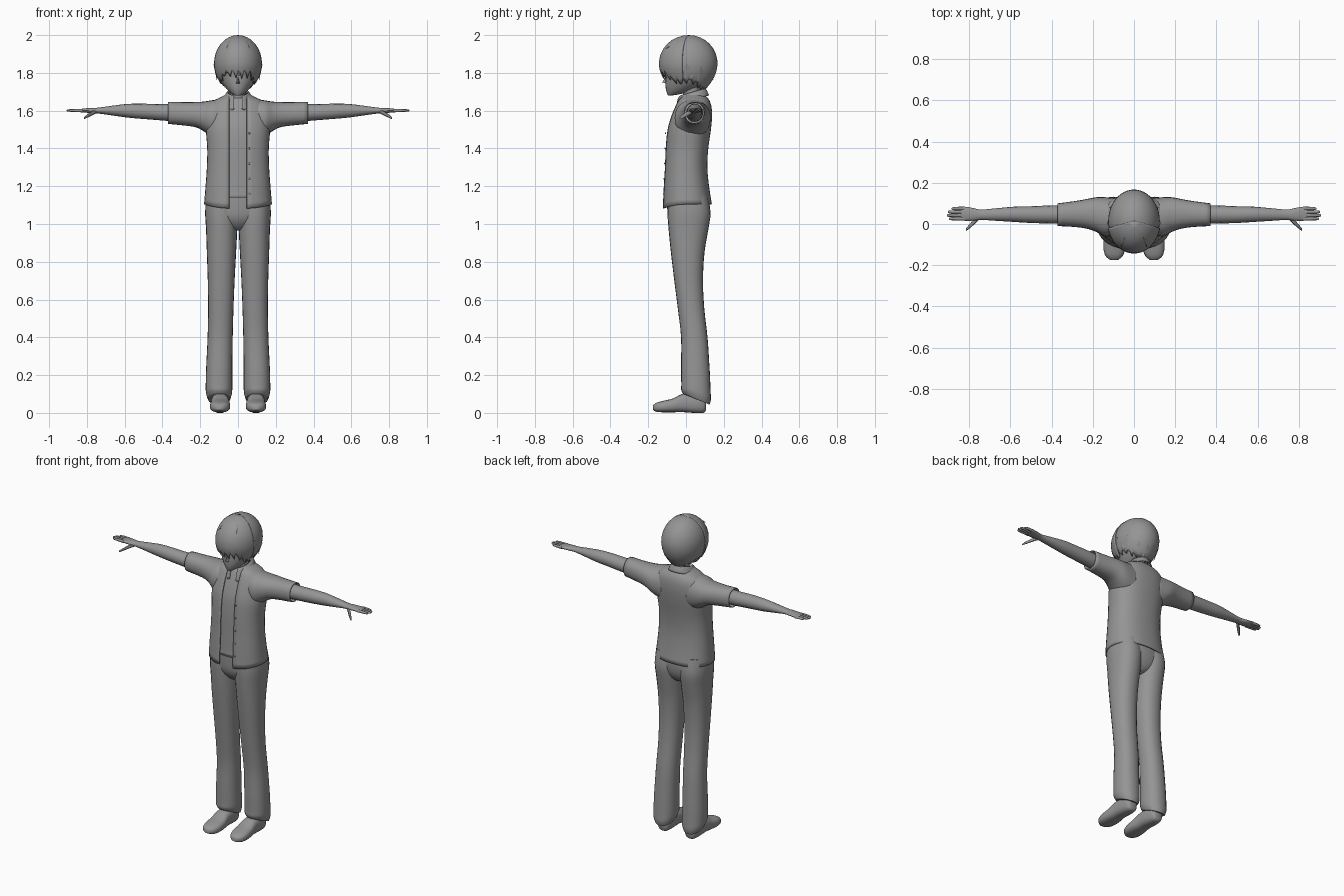
import bpy, bmesh, math
from mathutils import Vector

grey = bpy.data.materials.new("plain grey")
grey.diffuse_color = (0.3, 0.3, 0.3, 1)


def finish(name, bm, thick=0.0, angle=50):
    """Turn a bmesh into a smooth-shaded object."""
    bmesh.ops.recalc_face_normals(bm, faces=bm.faces)
    me = bpy.data.meshes.new(name)
    bm.to_mesh(me)
    bm.free()
    me.materials.append(grey)
    ob = bpy.data.objects.new(name, me)
    bpy.context.collection.objects.link(ob)
    if thick:
        mod = ob.modifiers.new("thickness", 'SOLIDIFY')
        mod.thickness, mod.offset = thick, -1
    bpy.ops.object.select_all(action='DESELECT')
    bpy.context.view_layer.objects.active = ob
    ob.select_set(True)
    bpy.ops.object.shade_smooth_by_angle(angle=math.radians(angle))
    return ob


def spline(rows, steps):
    """Catmull-Rom interpolation between section rows."""
    out = []
    for i in range(len(rows) - 1):
        a, b, c, d = (rows[min(max(j, 0), len(rows) - 1)] for j in range(i - 1, i + 3))
        for k in range(steps):
            t = k / steps
            out.append([0.5 * (2 * q + (r - p) * t + (2 * p - 5 * q + 4 * r - s) * t * t
                               + (3 * q - p - 3 * r + s) * t ** 3) for p, q, r, s in zip(a, b, c, d)])
    return out + [list(rows[-1])]


def loft(name, axis, rows, n=20, p=1.0, steps=3, gap=0.0, warp=None, thick=0.0, side=1, cap=True):
    """Skin oval sections (position, u0, u1, v0, v1) along an axis; gap leaves a front slit."""
    bm = bmesh.new()
    rings = []
    for pos, u0, u1, v0, v1 in spline(rows, steps):
        ru, rv = (u1 - u0) / 2, (v1 - v0) / 2
        a0 = math.asin(min(0.95, gap / ru) ** (1 / p)) if gap else 0
        ring = []
        for i in range(n + 1 if gap else n):
            a = a0 + (2 * math.pi - 2 * a0) * i / n
            s, c = math.sin(a), math.cos(a)
            u = (u0 + u1) / 2 + ru * math.copysign(abs(s) ** p, s)
            v = (v0 + v1) / 2 - rv * math.copysign(abs(c) ** p, c)
            co = Vector({'x': (pos, u, v), 'y': (u, pos, v), 'z': (u, v, pos)}[axis])
            if warp:
                co = warp(co)
            co.x *= side
            ring.append(bm.verts.new(co))
        rings.append(ring)
    for r, q in zip(rings, rings[1:]):
        for i in range(n):
            j = i + 1 if gap else (i + 1) % n
            bm.faces.new((r[i], r[j], q[j], q[i]))
    if cap and not gap:
        bm.faces.new(rings[0])
        bm.faces.new(rings[-1])
    return finish(name, bm, thick)


# --- Open overshirt, undershirt, neck and collar
jacket = [(1.105, -.18, .18, -.125, .137), (1.2, -.172, .172, -.12, .122), (1.3, -.165, .165, -.114, .113),
          (1.4, -.163, .163, -.11, .118), (1.5, -.17, .17, -.1, .132), (1.57, -.165, .165, -.08, .138),
          (1.62, -.155, .155, -.06, .135), (1.652, -.13, .13, -.045, .125), (1.672, -.09, .09, -.03, .11),
          (1.69, -.055, .055, -.015, .09)]


def droop(co):
    if co.z < 1.2 and co.y < 0:
        co.z -= 0.022 * (1.2 - co.z) / 0.095 * min(1, -co.y / 0.12) ** 2
    return co


loft("overshirt", 'z', jacket, n=36, p=.85, gap=.047, warp=droop, thick=.006)
loft("undershirt", 'z', [(z - .005 if z > 1.2 else 1.15, a + .012, b - .012, c + .012, d - .012)
                         for z, a, b, c, d in jacket[:-1]], n=28, p=.85)
loft("neck", 'z', [(1.6, -.05, .05, -.03, .085), (1.67, -.043, .043, -.015, .075),
                   (1.76, -.043, .043, -.02, .075)], n=16)


def collar_tilt(co):
    front = (0.11 - co.y) / 0.16
    co.z -= 0.045 * front
    if co.z < 1.66 and co.y < 0.0:
        co.z -= 0.03 * max(0, 1 - abs(abs(co.x) - 0.035) / 0.04)
    return co


loft("collar", 'z', [(1.715, -.05, .05, -.025, .092), (1.718, -.06, .06, -.04, .105),
                     (1.678, -.082, .082, -.062, .122)], n=32, gap=.022, warp=collar_tilt, thick=.004)
for i in range(5):  # buttons down the front panel
    z = 1.16 + i * 0.08
    bm = bmesh.new()
    bmesh.ops.create_uvsphere(bm, u_segments=8, v_segments=6, radius=.005)
    for v in bm.verts:
        v.co = Vector((v.co.x + .06, v.co.y * .6 - .118 + (z - 1.16) * .03, v.co.z + z))
    finish("button", bm)

# --- Trousers: seat plus two legs
loft("trouser_seat", 'z', [(1.17, -.16, .16, -.1, .115), (1.1, -.172, .172, -.1, .125),
                           (1.03, -.15, .15, -.093, .118), (.98, -.07, .07, -.06, .09),
                           (.965, -.03, .03, -.03, .05)], n=28, p=.9)


def hem_slant(co):
    if co.z < 0.2:
        co.z -= 0.07 * (0.2 - co.z) / 0.12 * min(1, max(0, (co.y + 0.01) / 0.14))
    return co


leg = [(1.15, .002, .168, -.095, .115), (1.06, .001, .174, -.098, .13), (.97, .004, .169, -.092, .118),
       (.85, .01, .165, -.08, .098), (.7, .018, .16, -.062, .09), (.55, .024, .158, -.043, .097),
       (.4, .028, .161, -.026, .114), (.25, .03, .168, -.026, .124), (.15, .03, .171, -.025, .13),
       (.12, .033, .168, -.025, .132), (.1, .042, .158, -.015, .125)]

sleeve = [(.08, -.05, .125, 1.45, 1.662), (.14, -.06, .13, 1.465, 1.655), (.18, -.04, .13, 1.49, 1.648),
          (.22, -.025, .123, 1.511, 1.646), (.28, -.015, .112, 1.521, 1.645), (.37, -.01, .1, 1.53, 1.647)]
arm = [(.3, .0, .09, 1.54, 1.635), (.4, .002, .09, 1.548, 1.634), (.5, .005, .086, 1.556, 1.637),
       (.58, .01, .084, 1.563, 1.636), (.66, .015, .077, 1.574, 1.627), (.74, .02, .07, 1.585, 1.616),
       (.77, .017, .075, 1.586, 1.615), (.81, .015, .083, 1.59, 1.612), (.84, .018, .084, 1.592, 1.608)]
thumb = [(.752, .02, .04, 1.585, 1.605), (.775, -.002, .024, 1.574, 1.597), (.795, -.02, .002, 1.564, 1.582),
         (.815, -.034, -.022, 1.555, 1.566)]
shoe = [(.105, .07, .12, .012, .075), (.09, .057, .133, 0, .1), (.04, .05, .14, 0, .105),
        (-.02, .048, .142, .004, .1), (-.07, .042, .147, .003, .076), (-.12, .043, .148, .003, .064),
        (-.155, .055, .138, .006, .054), (-.175, .078, .115, .015, .04)]
for sx, tag in ((1, "left"), (-1, "right")):
    loft(tag + "_leg", 'z', leg, n=24, p=.9, warp=hem_slant, side=sx)
    loft(tag + "_sleeve", 'x', sleeve, n=24, p=.9, side=sx, thick=.005, cap=False)
    loft(tag + "_arm", 'x', arm, n=16, side=sx)
    for k in range(4):  # fingers
        y, end = .0255 + .0165 * k, (.897, .907, .903, .885)[k]
        loft(tag + "_finger", 'x', [(.82, y - .009, y + .009, 1.591, 1.609),
                                    (.86, y - .0085, y + .0085, 1.593, 1.609),
                                    (end - .008, y - .007, y + .007, 1.595, 1.607),
                                    (end, y - .003, y + .003, 1.599, 1.604)], n=8, steps=2, side=sx)
    loft(tag + "_thumb", 'x', thumb, n=8, steps=2, side=sx)
    loft(tag + "_shoe", 'y', shoe, n=20, p=.75, side=sx)
    loft(tag + "_ankle", 'z', [(.05, .06, .13, .0, .09), (.18, .06, .13, .01, .1)], n=12, side=sx)
    # ear
    bm = bmesh.new()
    bmesh.ops.create_uvsphere(bm, u_segments=10, v_segments=8, radius=1)
    for v in bm.verts:
        v.co = Vector((sx * (.102 + .012 * v.co.x), .03 + .02 * v.co.y, 1.795 + .032 * v.co.z))
    finish(tag + "_ear", bm)

# --- Head and nose
loft("head", 'z', [(1.681, -.015, .015, -.095, -.07), (1.69, -.033, .033, -.1, -.02),
                   (1.715, -.06, .06, -.107, .05), (1.75, -.084, .084, -.109, .1),
                   (1.79, -.1, .1, -.108, .13), (1.85, -.107, .107, -.115, .14),
                   (1.92, -.095, .095, -.1, .13), (1.97, -.05, .05, -.06, .08)], n=24)
bm = bmesh.new()
pts = [bm.verts.new(c) for c in ((0, -.105, 1.785), (-.013, -.103, 1.743), (.013, -.103, 1.743), (0, -.126, 1.75))]
for f in ((0, 1, 3), (0, 3, 2), (1, 2, 3), (0, 2, 1)):
    bm.faces.new([pts[i] for i in f])
finish("nose", bm)


# --- Hair: crown shell and overlapping fringe with jagged hems
def hair_point(a, z, scale):
    d = (z - 1.85) / 0.15
    r = math.sqrt(max(0, 1 - d * d)) if d > 0 else 1 - 0.5 * d * d
    return Vector((.125 * r * scale * math.sin(a), .015 - .152 * r * scale * math.cos(a), z))


def hem(a, keys):
    a = abs(a)
    for (a0, z0), (a1, z1) in zip(keys, keys[1:]):
        if a <= a1:
            return z0 + (z1 - z0) * (a - a0) / (a1 - a0)
    return keys[-1][1]


def hair(name, span, n, keys, scale, jag):
    bm = bmesh.new()
    cols = []
    for i in range(n + 1):
        a = -span + 2 * span * i / n
        low = hem(a, keys) - jag * (0, .5, 1)[i % 3] * (1 + .4 * math.sin(i * 2.3))
        col = []
        for k in range(13):
            t = k / 12
            # even steps over the dome, then straight down to the hem
            z = 1.85 + .15 * math.cos(t / .65 * math.pi / 2) if t <= .65 else 1.85 + (low - 1.85) * (t - .65) / .35
            col.append(bm.verts.new(hair_point(a, z, scale)))
        cols.append(col)
    for c, d in zip(cols, cols[1:]):
        for k in range(12):
            bm.faces.new((c[k], d[k], d[k + 1], c[k + 1]))
    bmesh.ops.remove_doubles(bm, verts=bm.verts, dist=1e-5)
    finish(name, bm, thick=.006)


hair("hair_crown", math.pi, 60, [(0, 1.83), (.9, 1.8), (1.3, 1.765), (1.75, 1.765), (2.2, 1.735), (3.2, 1.71)], 1, .018)
hair("hair_fringe", 1.35, 30, [(0, 1.81), (.6, 1.815), (.85, 1.78), (1.2, 1.76), (1.4, 1.785)], 1.04, .032)

# --- Loose pointed locks: (angle, root z, tip z, outward reach)
for a, z0, z1, out in ((1.15, 1.8, 1.715, .99), (1.5, 1.83, 1.76, 1.1), (2.0, 1.81, 1.745, 1.1), (2.5, 1.77, 1.7, 1.02),
                       (0.1, 1.86, 1.775, 1.02), (3.0, 1.76, 1.69, 1.05), (.6, 1.95, 1.925, 1.12)):
    for sx in (1, -1):
        bm = bmesh.new()
        root = [bm.verts.new(hair_point(sx * (a + da), z0 + dz, s))
                for da, dz, s in ((-.11, 0, 1.0), (0, .02, 1.05), (.11, 0, 1.0), (0, -.01, .93))]
        tip = bm.verts.new(hair_point(sx * (a - .06), z1, out))
        bm.faces.new(root)
        for i in range(4):
            bm.faces.new((root[i], root[(i + 1) % 4], tip))
        finish("hair_lock", bm, angle=30)
